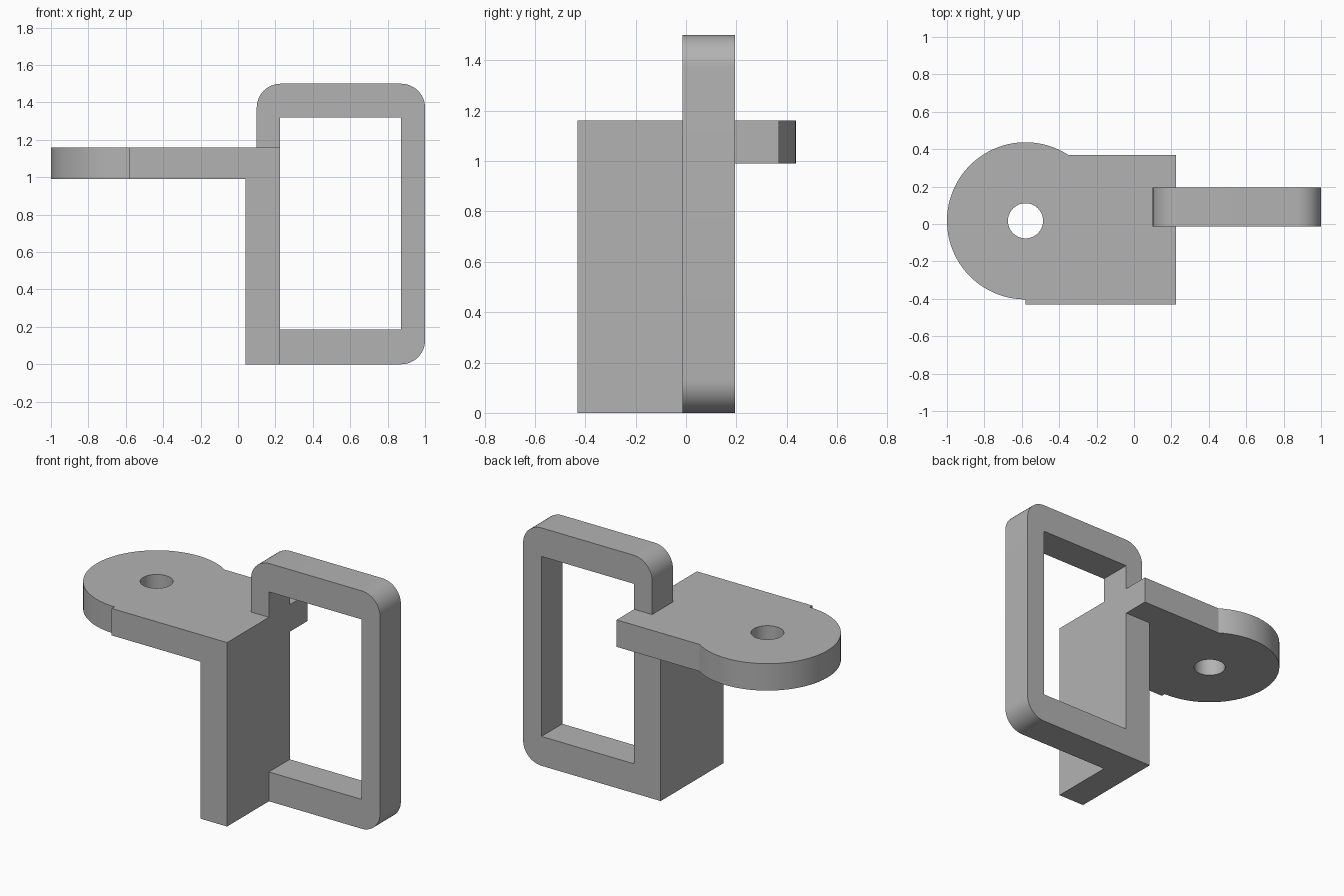
import bpy, bmesh, math
from mathutils import Vector

cube = bpy.data.objects.get("Cube")
if cube:
    bpy.data.objects.remove(cube, do_unlink=True)

grey = bpy.data.materials.new("plain grey")
grey.use_nodes = True
colour = (0.45, 0.45, 0.45, 1)
grey.diffuse_color = colour
grey.node_tree.nodes["Principled BSDF"].inputs["Base Color"].default_value = colour


def arc(cx, cy, r, start, end, steps):
    """Points along an arc, angles in degrees."""
    angles = [math.radians(start + (end - start) * i / steps) for i in range(steps + 1)]
    return [(cx + r * math.cos(a), cy + r * math.sin(a)) for a in angles]


def prism(name, loops, place, sweep):
    """Fill closed outlines (the second is a hole) and extrude them."""
    bm = bmesh.new()
    edges = []
    for loop in loops:
        verts = [bm.verts.new(place(u, v)) for u, v in loop]
        edges += [bm.edges.new((a, b)) for a, b in zip(verts, verts[1:] + verts[:1])]
    bmesh.ops.triangle_fill(bm, use_beauty=True, use_dissolve=False, edges=edges)
    result = bmesh.ops.extrude_face_region(bm, geom=bm.faces[:], use_keep_orig=True)
    moved = [g for g in result["geom"] if isinstance(g, bmesh.types.BMVert)]
    bmesh.ops.translate(bm, vec=Vector(sweep), verts=moved)
    bmesh.ops.recalc_face_normals(bm, faces=bm.faces[:])
    mesh = bpy.data.meshes.new(name)
    bm.to_mesh(mesh)
    bm.free()
    mesh.materials.append(grey)
    ob = bpy.data.objects.new(name, mesh)
    bpy.context.collection.objects.link(ob)
    bpy.ops.object.select_all(action="DESELECT")
    ob.select_set(True)
    bpy.context.view_layer.objects.active = ob
    bpy.ops.object.shade_smooth_by_angle(angle=math.radians(25))
    return ob


wall_x0, wall_x1 = 0.04, 0.225
front_y, back_y = -0.43, 0.195
plate_z0, plate_z1 = 0.99, 1.16

# Flat plate with a rounded end and a round hole
cx, cy, r, plate_back = -0.58, 0.017, 0.42, 0.37
join = math.degrees(math.asin((plate_back - cy) / r))
outline = arc(cx, cy, r, join, 270, 56)
outline += [(cx, front_y), (wall_x1, front_y), (wall_x1, plate_back)]
hole = arc(cx, cy, 0.094, 0, 360, 40)[:-1]
prism("mounting_plate", [outline, hole],
      lambda x, y: (x, y, plate_z0), (0, 0, plate_z1 - plate_z0))

# Upright wall under the plate
wall = [(wall_x0, front_y), (wall_x1, front_y), (wall_x1, back_y), (wall_x0, back_y)]
prism("upright_wall", [wall], lambda x, y: (x, y, 0), (0, 0, plate_z0))

# Rounded handle loop, from the plate top round to the wall foot
x0, x1, top, rad = 0.1, 1.0, 1.5, 0.128
handle = [(x0, plate_z1)]
handle += arc(x0 + rad, top - rad, rad, 180, 90, 12)
handle += arc(x1 - rad, top - rad, rad, 90, 0, 12)
handle += arc(x1 - rad, rad, rad, 0, -90, 12)
handle += [(wall_x1, 0), (wall_x1, 0.185), (0.872, 0.185),
           (0.872, 1.32), (wall_x1, 1.32), (wall_x1, plate_z1)]
prism("handle_loop", [handle], lambda x, z: (x, -0.013, z), (0, back_y + 0.013, 0))
